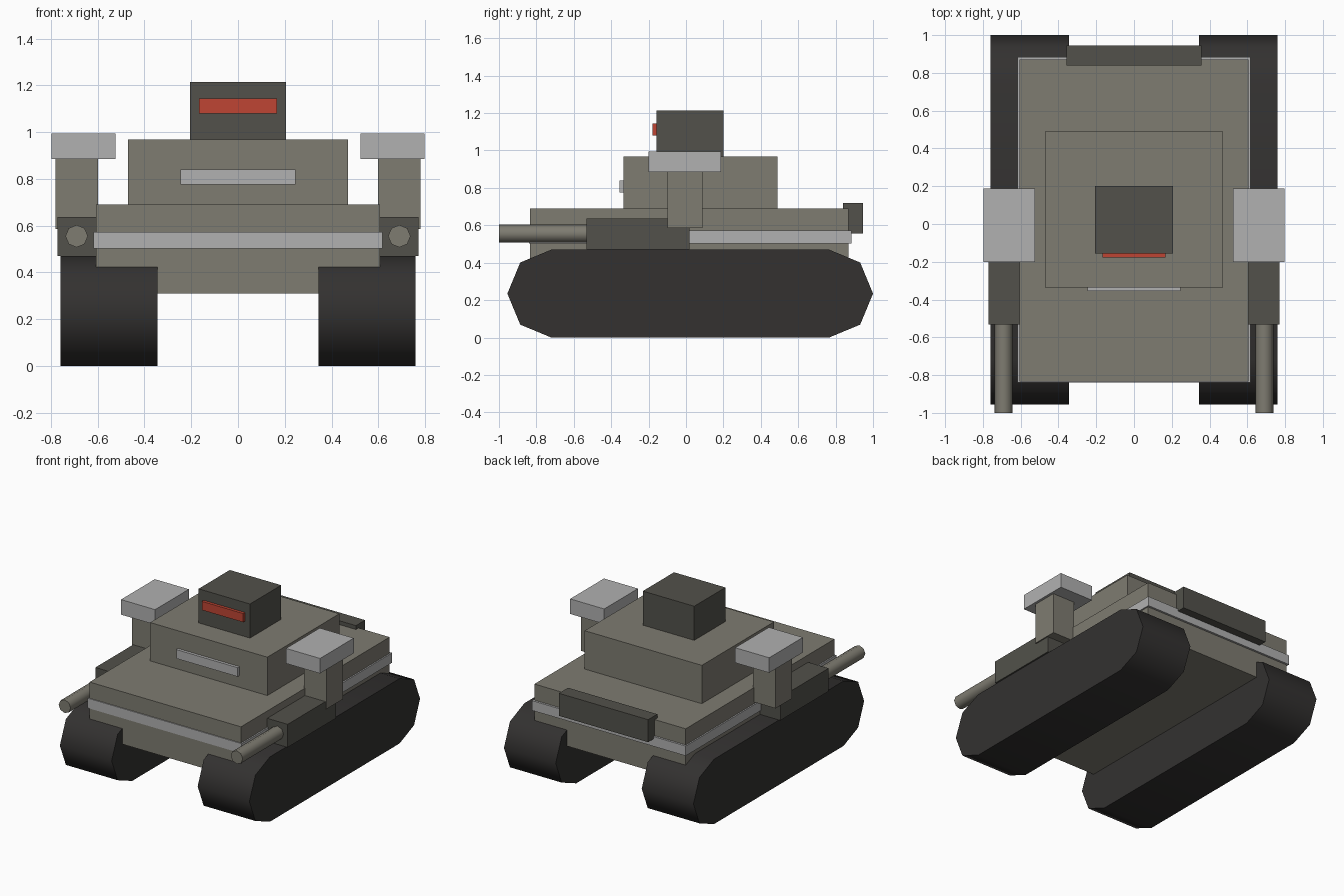
import bpy, bmesh, math
from mathutils import Matrix

if "Cube" in bpy.data.objects:
    bpy.data.objects.remove(bpy.data.objects["Cube"])


def material(name, rgb):
    m = bpy.data.materials.new(name)
    m.diffuse_color = (*rgb, 1)
    m.use_nodes = True
    m.node_tree.nodes["Principled BSDF"].inputs["Base Color"].default_value = m.diffuse_color
    return m


HULL = material("drab", (0.21, 0.20, 0.165))
DARK = material("dark_drab", (0.085, 0.083, 0.07))
LIGHT = material("pale_metal", (0.44, 0.44, 0.44))
RED = material("red", (0.52, 0.06, 0.033))
RUBBER = material("rubber", (0.033, 0.031, 0.03))


def finish(name, bm, mat, smooth=False):
    bmesh.ops.recalc_face_normals(bm, faces=bm.faces)
    me = bpy.data.meshes.new(name)
    bm.to_mesh(me)
    bm.free()
    me.materials.append(mat)
    ob = bpy.data.objects.new(name, me)
    bpy.context.collection.objects.link(ob)
    if smooth:
        bpy.ops.object.select_all(action='DESELECT')
        ob.select_set(True)
        bpy.context.view_layer.objects.active = ob
        bpy.ops.object.shade_smooth_by_angle(angle=math.radians(50))
    return ob


def box(name, x, y, z, mat):
    bm = bmesh.new()
    bmesh.ops.create_cube(bm, size=1)
    for v in bm.verts:
        for i, (lo, hi) in enumerate((x, y, z)):
            v.co[i] = hi if v.co[i] > 0 else lo
    return finish(name, bm, mat)


def track(name, x0, x1):
    # Stadium profile with half-octagon ends, extruded sideways
    r, front, back = 0.235, -0.72, 0.765
    pts = [(back + r * math.sin(a), r + r * math.cos(a))
           for a in (math.pi * i / 4 for i in range(5))]
    pts += [(front - r * math.sin(a), r - r * math.cos(a))
            for a in (math.pi * i / 4 for i in range(5))]
    bm = bmesh.new()
    face = bm.faces.new([bm.verts.new((x0, y, z)) for y, z in pts])
    ext = bmesh.ops.extrude_face_region(bm, geom=[face], use_keep_orig=True)
    verts = [g for g in ext["geom"] if isinstance(g, bmesh.types.BMVert)]
    bmesh.ops.translate(bm, verts=verts, vec=(x1 - x0, 0, 0))
    return finish(name, bm, RUBBER, True)


def barrel(name, x, z, r, y0, y1):
    bm = bmesh.new()
    m = Matrix.Translation((x, (y0 + y1) / 2, z)) @ Matrix.Rotation(math.pi / 2, 4, 'X')
    bmesh.ops.create_cone(bm, cap_ends=True, segments=8, radius1=r, radius2=r,
                          depth=y1 - y0, matrix=m)
    return finish(name, bm, HULL, True)


# Hull, surrounding trim and rear stowage box
box("hull", (-0.607, 0.607), (-0.833, 0.87), (0.31, 0.69), HULL)
box("hull_trim", (-0.617, 0.617), (-0.84, 0.885), (0.502, 0.573), LIGHT)
box("rear_box", (-0.358, 0.358), (0.84, 0.945), (0.555, 0.718), DARK)

# Upper deck with front plate, then the head and its visor
box("upper_deck", (-0.47, 0.47), (-0.335, 0.49), (0.69, 0.968), HULL)
box("chest_plate", (-0.246, 0.246), (-0.356, -0.32), (0.775, 0.84), LIGHT)
box("head", (-0.206, 0.206), (-0.157, 0.2), (0.965, 1.215), DARK)
box("visor", (-0.166, 0.166), (-0.178, -0.14), (1.08, 1.143), RED)


def pair(lo, hi, s):
    return tuple(sorted((s * lo, s * hi)))


# Mirrored tracks, arms, shoulder caps and guns
for side, s in (("left", -1), ("right", 1)):
    track(f"track_{side}", *pair(0.345, 0.76, s))
    box(f"arm_{side}", pair(0.598, 0.78, s), (-0.1, 0.088), (0.585, 0.89), HULL)
    box(f"shoulder_{side}", pair(0.525, 0.798, s), (-0.2, 0.187), (0.886, 0.995), LIGHT)
    box(f"gun_body_{side}", pair(0.605, 0.771, s), (-0.532, 0.02), (0.47, 0.637), DARK)
    barrel(f"gun_barrel_{side}", s * 0.69, 0.555, 0.048, -1.0, -0.5)
